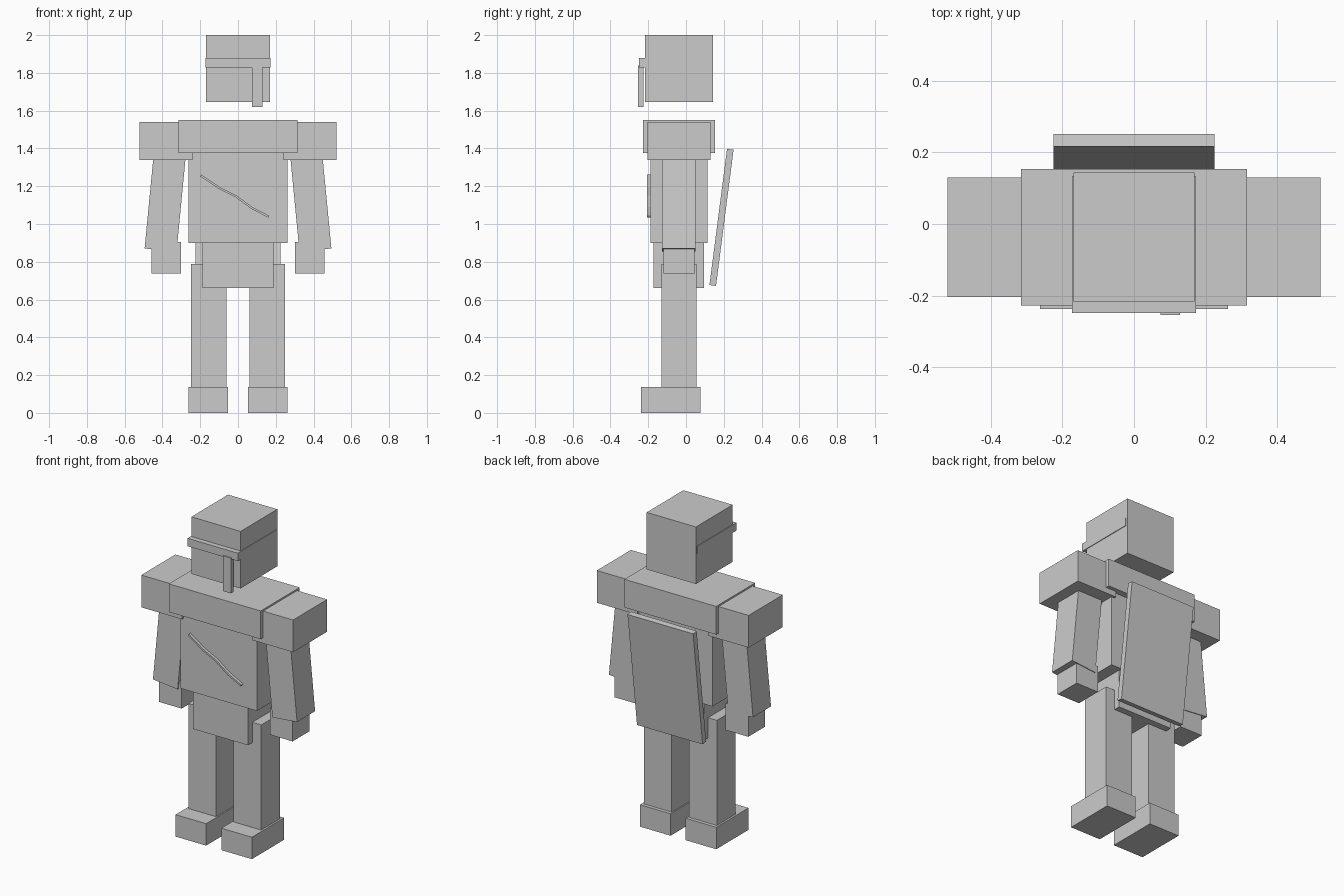
import bpy
from math import radians, atan2, hypot

if "Cube" in bpy.data.objects:
    bpy.data.objects.remove(bpy.data.objects["Cube"])


def box(name, center, size, rot=(0, 0, 0)):
    bpy.ops.mesh.primitive_cube_add(size=1, location=center, rotation=rot)
    ob = bpy.context.object
    ob.name = name
    ob.scale = size
    bpy.ops.object.transform_apply(location=False, rotation=False, scale=True)
    return ob


def span(name, x, y, z):
    """Axis-aligned box from min/max pairs."""
    pairs = (x, y, z)
    return box(name, [(a + b) / 2 for a, b in pairs], [b - a for a, b in pairs])


# Head, visor band and hanging face strip
span("head", (-0.169, 0.169), (-0.216, 0.144), (1.646, 2.0))
span("head_band", (-0.173, 0.173), (-0.248, 0.132), (1.829, 1.878))
span("face_strip", (0.074, 0.129), (-0.254, -0.226), (1.619, 1.838))

# Trunk
span("chest", (-0.315, 0.315), (-0.228, 0.154), (1.375, 1.55))
span("torso", (-0.262, 0.262), (-0.188, 0.115), (0.90, 1.42))
span("hip_block", (-0.189, 0.189), (-0.172, 0.095), (0.662, 0.93))

# Jagged diagonal slash across the torso front
points = [(-0.194, 1.255), (-0.10, 1.191), (-0.01, 1.146), (0.075, 1.084), (0.16, 1.04)]
for (xa, za), (xb, zb) in zip(points, points[1:]):
    box("chest_slash", ((xa + xb) / 2, -0.195, (za + zb) / 2),
        (hypot(xb - xa, zb - za) + 0.008, 0.022, 0.011),
        (0, -atan2(zb - za, xb - xa), 0))

# Limbs, mirrored left and right
for side, s in (("left", -1), ("right", 1)):
    def limb(name, x, y, z):
        span(f"{side}_{name}", sorted((s * x[0], s * x[1])), y, z)

    limb("shoulder", (0.242, 0.521), (-0.204, 0.13), (1.34, 1.54))
    box(f"{side}_arm", (s * 0.383, -0.039, 1.141), (0.17, 0.177, 0.56),
        (0, -s * radians(5.5), 0))
    limb("hand", (0.303, 0.459), (-0.12, 0.045), (0.738, 0.905))
    limb("leg", (0.06, 0.25), (-0.13, 0.055), (0.10, 0.788))
    limb("foot", (0.052, 0.262), (-0.238, 0.077), (0.0, 0.136))

# Tilted back panel
box("back_panel", (0, 0.188, 1.035), (0.45, 0.035, 0.727), (radians(-7.35), 0, 0))
